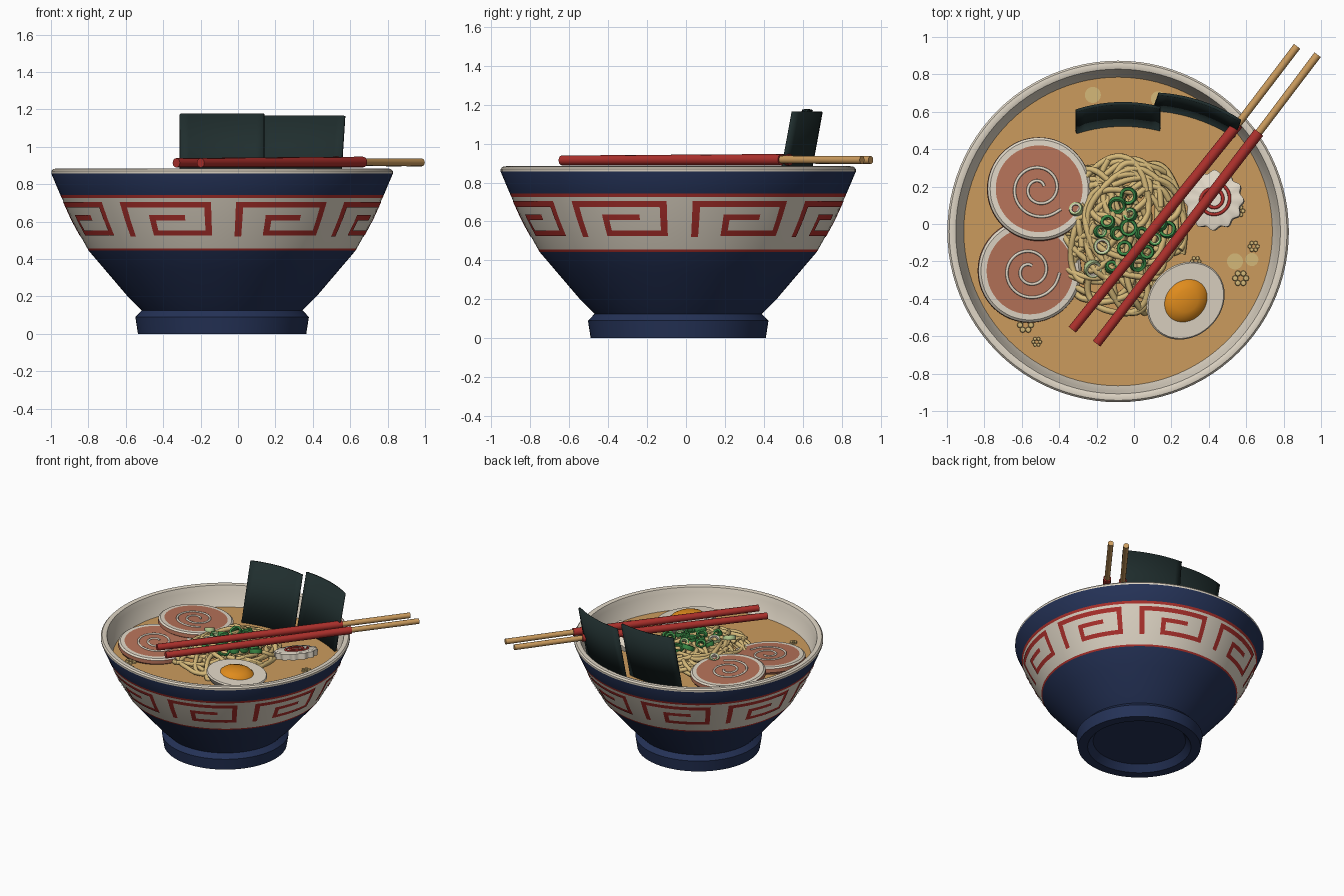
import bpy, bmesh, math, random
from mathutils import Vector

if "Cube" in bpy.data.objects:
    bpy.data.objects.remove(bpy.data.objects["Cube"])
random.seed(7)
CX, CY, SOUP_Z = -0.085, -0.04, 0.72


def material(name, *rgb):
    m = bpy.data.materials.new(name)
    m.use_nodes = True
    m.diffuse_color = (*rgb, 1)
    m.node_tree.nodes["Principled BSDF"].inputs["Base Color"].default_value = (*rgb, 1)
    return m


CREAM = material("cream", 0.74, 0.67, 0.56)
NAVY = material("navy", 0.018, 0.032, 0.095)
RED = material("red", 0.42, 0.03, 0.025)
BROTH = material("broth_tan", 0.60, 0.33, 0.11)
NOODLE = material("noodle_yellow", 0.66, 0.48, 0.19)
PORK = material("pork_brown", 0.47, 0.17, 0.10)
GREEN = material("onion_green", 0.04, 0.25, 0.06)
PALE = material("pale_green", 0.47, 0.62, 0.29)
YOLK = material("yolk_orange", 0.74, 0.26, 0.012)
NORI = material("seaweed_dark", 0.014, 0.027, 0.027)


def finish(name, bm, mats, loc=(0, 0, 0), rot=(0, 0, 0), normals=True):
    if normals:
        bmesh.ops.recalc_face_normals(bm, faces=bm.faces)
    me = bpy.data.meshes.new(name)
    bm.to_mesh(me)
    bm.free()
    for m in mats:
        me.materials.append(m)
    ob = bpy.data.objects.new(name, me)
    bpy.context.collection.objects.link(ob)
    ob.location, ob.rotation_euler = loc, rot
    return ob


def lathe(name, start, steps, loc=(0, 0, 0), rot=(0, 0, 0), seg=96, lobe=0, lobes=12):
    """Revolve a profile; each step is (radius, z, material of the segment ending there)."""
    bm = bmesh.new()
    mats = list(dict.fromkeys(s[2] for s in steps))

    def ring(r, z):
        out = []
        for i in range(seg):
            a = math.tau * i / seg
            k = r * (1 + lobe * math.cos(lobes * a))
            out.append(bm.verts.new((k * math.cos(a), k * math.sin(a), z)))
        return out
    prev = ring(*start)
    for r, z, mat in steps:
        cur = ring(r, z)
        for i in range(seg):
            j = (i + 1) % seg
            f = bm.faces.new((prev[i], prev[j], cur[j], cur[i]))
            f.material_index = mats.index(mat)
        prev = cur
    bmesh.ops.remove_doubles(bm, verts=bm.verts, dist=1e-5)
    return finish(name, bm, mats, loc, rot)


def tube(name, paths, radius, mat, loc=(0, 0, 0), rot=(0, 0, 0)):
    cu = bpy.data.curves.new(name, "CURVE")
    cu.dimensions, cu.bevel_depth, cu.bevel_resolution = "3D", radius, 2
    cu.resolution_u, cu.use_fill_caps = 3, True
    for pts in paths:
        sp = cu.splines.new("NURBS")
        sp.points.add(len(pts) - 1)
        for p, co in zip(sp.points, pts):
            p.co = (*co, 1)
        sp.use_endpoint_u, sp.order_u = True, 3
    cu.materials.append(mat)
    ob = bpy.data.objects.new(name, cu)
    bpy.context.collection.objects.link(ob)
    ob.location, ob.rotation_euler = loc, rot


def spiral(r0, r1, turns, z, start=0.0, n=40):
    pts = []
    for i in range(n):
        t = i / (n - 1)
        a, r = start + turns * math.tau * t, r0 + (r1 - r0) * t
        pts.append((r * math.cos(a), r * math.sin(a), z))
    return pts


# Bowl: foot, outer wall with painted band, rim and inner wall
lathe("bowl", (0, 0.05), [
    (0.34, 0.05, NAVY), (0.38, 0, NAVY), (0.45, 0, NAVY), (0.464, 0.09, NAVY),
    (0.43, 0.125, NAVY), (0.505, 0.2, NAVY), (0.62, 0.335, NAVY), (0.713, 0.444, NAVY),
    (0.72, 0.456, RED), (0.80, 0.6, CREAM), (0.857, 0.725, CREAM), (0.865, 0.743, RED),
    (0.913, 0.856, NAVY), (0.913, 0.87, CREAM), (0.903, 0.881, CREAM), (0.885, 0.884, CREAM),
    (0.868, 0.878, CREAM), (0.855, 0.84, CREAM), (0.825, SOUP_Z, CREAM), (0.6, 0.4, CREAM),
    (0, 0.2, CREAM)], (CX, CY, 0))
lathe("broth", (0, 0.6), [(0.72, 0.6, BROTH), (0.828, SOUP_Z, BROTH), (0, SOUP_Z, BROTH)], (CX, CY, 0))


# Key pattern: strokes given as (u0, u1, z0, z1) wrapped on the band
def band_radius(z):
    return 0.80 + (z - 0.6) * (0.456 if z > 0.6 else 0.556)


STROKES = [(0, 0.075, 0.52, 0.705), (0.07, 0.935, 0.675, 0.705), (0.93, 1, 0.525, 0.705),
           (0.38, 0.935, 0.525, 0.553), (0.32, 0.39, 0.525, 0.635), (0.38, 0.72, 0.607, 0.635)]
bm = bmesh.new()
for k in range(8):
    for u0, u1, z0, z1 in STROKES:
        nu = max(2, int((u1 - u0) * 14))
        rows = []
        for j in range(5):
            z = z0 + (z1 - z0) * j / 4
            r = band_radius(z) + 0.005
            row = []
            for i in range(nu + 1):
                u = u0 + (u1 - u0) * i / nu
                a = math.radians(45 * k + 5 + 36 * u)
                row.append(bm.verts.new((r * math.sin(a), -r * math.cos(a), z)))
            rows.append(row)
        for lo, hi in zip(rows, rows[1:]):
            for i in range(nu):
                bm.faces.new((lo[i], lo[i + 1], hi[i + 1], hi[i]))
finish("key_pattern", bm, [RED], (CX, CY, 0), normals=False)

# Pork slices: meat disc, fat ring, browned edge and a fat swirl
for name, loc, rot, turn in (("pork_slice_back", (-0.508, 0.187, 0.785), (-0.05, 0.03, 0), 0.5),
                             ("pork_slice_front", (-0.558, -0.25, 0.755), (0.04, 0.06, 0), 1.2)):
    lathe(name, (0, -0.03), [(0.265, -0.03, PORK), (0.278, -0.01, PORK), (0.275, 0.018, PORK),
          (0.262, 0.028, CREAM), (0.232, 0.028, CREAM), (0, 0.028, PORK)], loc, rot, 64)
    tube(name + "_swirl", [spiral(0.03, 0.16, 1.8, 0.028, turn)], 0.008, CREAM, loc, rot)

# Halved egg
egg = lathe("egg_half", (0, -0.13), [(0.12, -0.1, CREAM), (0.18, -0.05, CREAM), (0.205, 0, CREAM),
            (0.198, 0.01, CREAM), (0.112, 0.01, CREAM), (0.095, 0.028, YOLK), (0.06, 0.042, YOLK),
            (0, 0.048, YOLK)], (0.276, -0.41, 0.805), (0.12, 0.1, 0.75), 48)
egg.scale = (1.1, 0.94, 1)

# Fish cake with scalloped edge and red swirl
loc, rot = (0.43, 0.125, 0.81), (-0.15, -0.2, 0)
lathe("fish_cake", (0, -0.025), [(0.15, -0.025, CREAM), (0.155, 0.02, CREAM), (0.14, 0.028, CREAM),
      (0, 0.028, CREAM)], loc, rot, 96, 0.06)
tube("fish_cake_swirl", [spiral(0.02, 0.095, 2, 0.028, 1)], 0.009, RED, loc, rot)

# Noodle mound
NX, NY, WX, WY = -0.07, -0.04, 0.34, 0.47


def mound(x, y):
    d = ((x - NX) / WX) ** 2 + ((y - NY) / WY) ** 2
    return max(0.0, 1 - d)


paths = []
for n in range(75):
    a, d = random.uniform(0, math.tau), math.sqrt(random.random()) * 0.6
    ox, oy = NX + WX * d * math.cos(a), NY + WY * d * math.sin(a)
    rx, ry = random.uniform(0.08, 0.24), random.uniform(0.1, 0.28)
    a0, sweep = random.uniform(0, math.tau), random.uniform(2.2, 4.6)
    layer, wob = random.uniform(0.35, 1), random.uniform(0, 6)
    pts = []
    for i in range(16):
        b = a0 + sweep * i / 15
        w = 1 + 0.08 * math.sin(3 * b + wob)
        x, y = ox + rx * w * math.cos(b), oy + ry * w * math.sin(b)
        d = math.sqrt(((x - NX) / WX) ** 2 + ((y - NY) / WY) ** 2)
        if d > 1:
            x, y = NX + (x - NX) / d, NY + (y - NY) / d
        z = SOUP_Z + 0.012 + 0.11 * layer * mound(x, y) ** 0.6 + 0.008 * math.sin(4 * b + wob)
        pts.append((x, y, z))
    paths.append(pts)
tube("noodles", paths, 0.017, NOODLE)

# Spring onion rings, in hundredths of a unit
ONIONS = [(-31, 8), (-3, 15), (-9, 10), (-2, 5), (-14, 1), (-9, -5), (-17, -12), (-5, -13), (4, -5),
          (11, -8), (18, -3), (7, -15), (-22, -24), (-12, -23), (-3, -2), (-18, -4), (2, -21), (14, 0)]
for n, (x, y) in enumerate(ONIONS):
    x, y = x / 100, y / 100
    outer, inner = (PALE, CREAM) if n % 6 == 0 else (GREEN, PALE if n % 3 == 0 else GREEN)
    R = random.uniform(0.036, 0.05)
    lathe("onion_ring", (R - 0.018, -0.015), [
        (R - 0.004, -0.018, outer), (R, 0, outer), (R - 0.004, 0.016, outer),
        (R - 0.012, 0.016, outer), (R - 0.018, 0.012, inner), (R - 0.018, -0.015, inner)],
        (x, y, 0.755 + 0.1 * mound(x, y) ** 0.6),
        (random.uniform(-0.5, 0.5), random.uniform(-0.5, 0.5), 0), 20)

# Oil spots and seasoning flakes on the broth
for x, y, r in ((-0.22, 0.69, 0.043), (0.13, 0.67, 0.04), (0.54, -0.2, 0.043), (0.63, -0.19, 0.035)):
    lathe("oil_spot", (0, 0), [(r, 0, NOODLE), (r, 0.004, NOODLE), (0, 0.004, NOODLE)],
          (x, y, SOUP_Z), seg=24)
for x, y, r in ((0.57, -0.29, 0.045), (0.64, -0.12, 0.032), (-0.58, -0.54, 0.045),
                (-0.52, -0.63, 0.028), (0.56, 0.07, 0.035), (0.33, -0.2, 0.03)):
    for k in range(6):
        a = math.tau * k / 6
        lathe("seasoning_flake", (0, 0), [(r * 0.36, 0, NOODLE), (r * 0.3, 0.012, NOODLE), (0, 0.015, NOODLE)],
              (x + r * 0.65 * math.cos(a), y + r * 0.65 * math.sin(a), SOUP_Z), seg=8)


# Seaweed sheets: bent, leaning back against the bowl
def sheet(name, p0, p1, lean, bulge, z1):
    bm = bmesh.new()
    p0, p1, lean = Vector(p0), Vector(p1), Vector(lean)
    side = (p1 - p0).normalized()
    out = Vector((-side.y, side.x))
    n, grid = 10, []
    for v in (0, 1):
        row = []
        for i in range(n + 1):
            u = i / n
            p = p0.lerp(p1, u) + out * bulge * (1 - (2 * u - 1) ** 2) + lean * v
            row.append(bm.verts.new((p.x, p.y, 0.70 + (z1 - 0.70) * v)))
        grid.append(row)
    for i in range(n):
        bm.faces.new((grid[0][i], grid[0][i + 1], grid[1][i + 1], grid[1][i]))
    ob = finish(name, bm, [NORI], normals=False)
    mod = ob.modifiers.new("thickness", "SOLIDIFY")
    mod.thickness, mod.offset = 0.016, 0


sheet("seaweed_left", (-0.31, 0.485), (0.14, 0.5), (0, 0.12), 0.032, 1.175)
sheet("seaweed_right", (0.1, 0.61), (0.54, 0.465), (0.03, 0.085), 0.03, 1.165)


# Chopsticks: red handles with wooden tips
def rod(name, a, b, r0, r1, mat):
    a, b = Vector(a), Vector(b)
    bm = bmesh.new()
    bmesh.ops.create_cone(bm, cap_ends=True, segments=12, radius1=r0, radius2=r1, depth=(b - a).length)
    q = (b - a).to_track_quat("Z", "Y")
    finish(name, bm, [mat], (a + b) / 2, q.to_euler())


for label, a, b, c in (("left", (-0.33, -0.565), (0.556, 0.535), (0.872, 0.95)),
                       ("right", (-0.2, -0.64), (0.668, 0.49), (0.982, 0.905))):
    rod("chopstick_handle_" + label, (*a, 0.914), (*b, 0.918), 0.025, 0.029, RED)
    rod("chopstick_tip_" + label, (*b, 0.918), (*c, 0.916), 0.02, 0.021, BROTH)

# Smooth shading with sharp edges kept
bpy.ops.object.select_all(action="DESELECT")
for ob in bpy.context.collection.objects:
    if ob.type == "MESH":
        ob.select_set(True)
        bpy.context.view_layer.objects.active = ob
bpy.ops.object.shade_smooth_by_angle(angle=math.radians(35))
